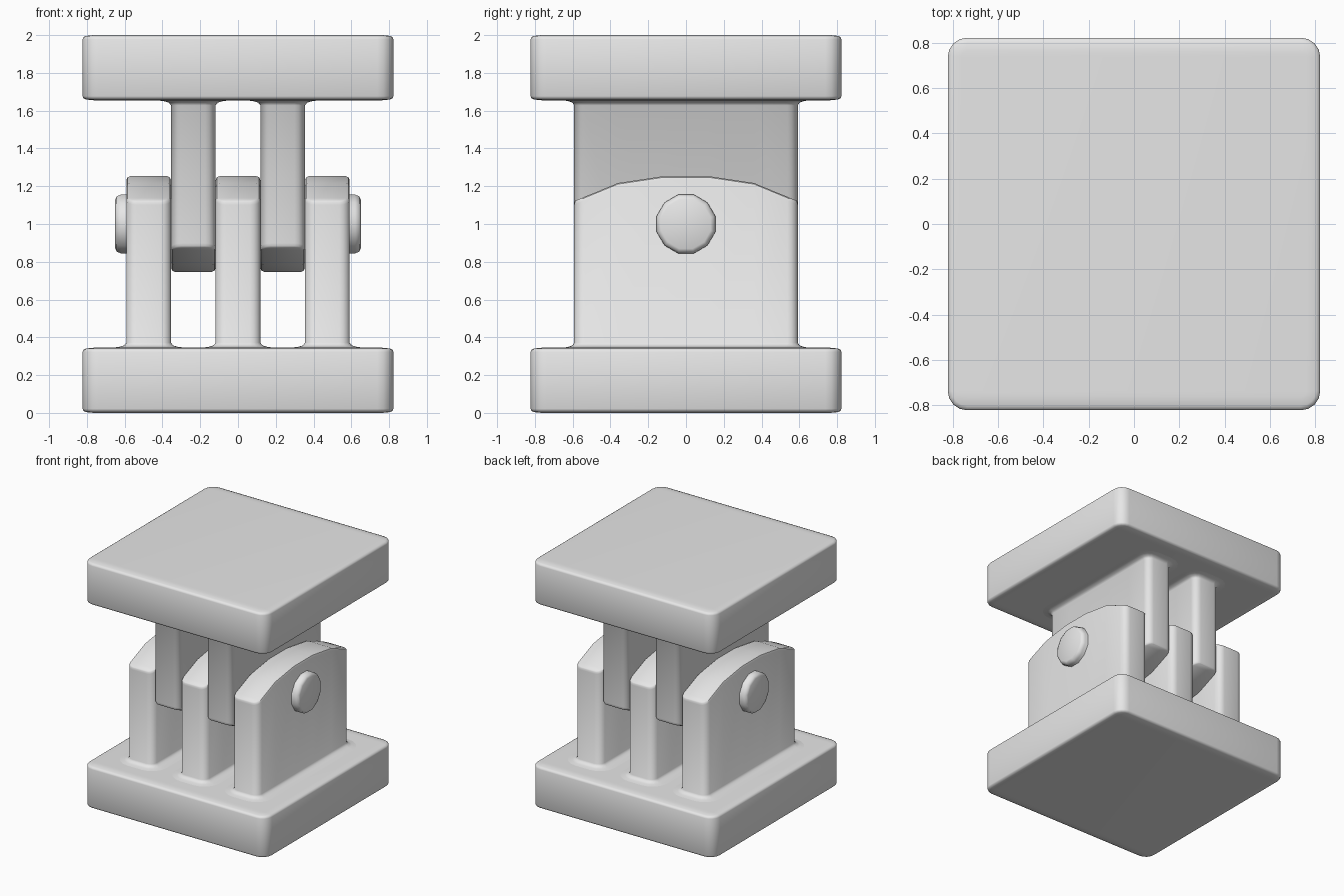
import bpy, bmesh, math

if "Cube" in bpy.data.objects:
    bpy.data.objects.remove(bpy.data.objects["Cube"])

grey = bpy.data.materials.new("light_grey")
grey.diffuse_color = (0.8, 0.8, 0.8, 1)
grey.use_nodes = True
grey.node_tree.nodes["Principled BSDF"].inputs["Base Color"].default_value = grey.diffuse_color


def outline(hx, hy, r, mids):
    """Rounded rectangle: right half bottom to top, then its mirror image."""
    right = []
    for k in range(5):
        a = math.radians(-90 + 22.5 * k)
        right.append((hx - r + r * math.cos(a), -hy + r + r * math.sin(a)))
    right += [(hx, y) for y in mids]
    right += [(x, -y) for x, y in reversed(right[:5])]
    return right + [(-x, y) for x, y in reversed(right)]


def make(name, rings, angle):
    """Skin stacked rings and close both ends with strips."""
    bm = bmesh.new()
    rows = [[bm.verts.new(p) for p in ring] for ring in rings]
    n = len(rows[0])
    for a, b in zip(rows, rows[1:]):
        for i in range(n):
            j = (i + 1) % n
            bm.faces.new((a[i], a[j], b[j], b[i]))
    for row in (rows[0], rows[-1]):
        for i in range(n // 2 - 1):
            bm.faces.new((row[i], row[i + 1], row[n - 2 - i], row[n - 1 - i]))
    bmesh.ops.recalc_face_normals(bm, faces=bm.faces[:])
    me = bpy.data.meshes.new(name)
    bm.to_mesh(me)
    bm.free()
    me.materials.append(grey)
    ob = bpy.data.objects.new(name, me)
    bpy.context.collection.objects.link(ob)
    bpy.ops.object.select_all(action='DESELECT')
    ob.select_set(True)
    bpy.context.view_layer.objects.active = ob
    bpy.ops.object.shade_smooth_by_angle(angle=math.radians(angle))
    return ob


def height(z, flip):
    return 2 - z if flip else z


# Square end plates with softened rims
def plate(name, flip):
    rings = []
    for inset, z in ((0.06, 0), (0.02, 0.004), (0.005, 0.01), (0, 0.022),
                     (0, 0.323), (0.005, 0.335), (0.02, 0.341), (0.06, 0.345)):
        pts = outline(0.823 - inset, 0.823 - inset, 0.085 - inset, [])
        rings.append([(x, y, height(z, flip)) for x, y in pts])
    make(name, rings, 50)


# Hinge leaves: flared foot, rounded ends, arched tip
ARCH = ((0, 1.257), (0.12, 1.253), (0.36, 1.217), (0.595, 1.12))


def arch(y):
    y = abs(y)
    for (y0, z0), (y1, z1) in zip(ARCH, ARCH[1:]):
        if y <= y1:
            return z0 + (z1 - z0) * (y - y0) / (y1 - y0)
    return ARCH[-1][1]


def leaf(name, cx, flip):
    mids = (-0.36, -0.12, 0.12, 0.36)
    rings = []
    for grow, z in ((0.08, 0.345), (0.04, 0.349), (0.012, 0.357), (0, 0.372)):
        pts = outline(0.118 + grow, 0.592 + grow * 0.8, 0.055 + grow, mids)
        rings.append([(cx + x, y, height(z, flip)) for x, y in pts])
    for inset, drop in ((0, 0.02), (0.006, 0.006), (0.02, 0)):
        pts = outline(0.118 - inset, 0.592 - inset * 0.3, 0.055 - inset, mids)
        rings.append([(cx + x, y, height(arch(y) - drop, flip)) for x, y in pts])
    make(name, rings, 40)


plate("bottom_plate", False)
plate("top_plate", True)
for i, cx in enumerate((-0.473, 0, 0.473)):
    leaf("lower_leaf_%d" % (i + 1), cx, False)
for i, cx in enumerate((-0.2365, 0.2365)):
    leaf("upper_leaf_%d" % (i + 1), cx, True)

# Twelve-sided hinge pin with rounded ends
rings = []
for x, r in ((-0.65, 0.135), (-0.642, 0.152), (-0.62, 0.161),
             (0.62, 0.161), (0.642, 0.152), (0.65, 0.135)):
    angles = [math.radians(15 + 30 * k) for k in range(12)]
    rings.append([(x, r * math.cos(a), 1 + r * math.sin(a)) for a in angles])
make("hinge_pin", rings, 50)
